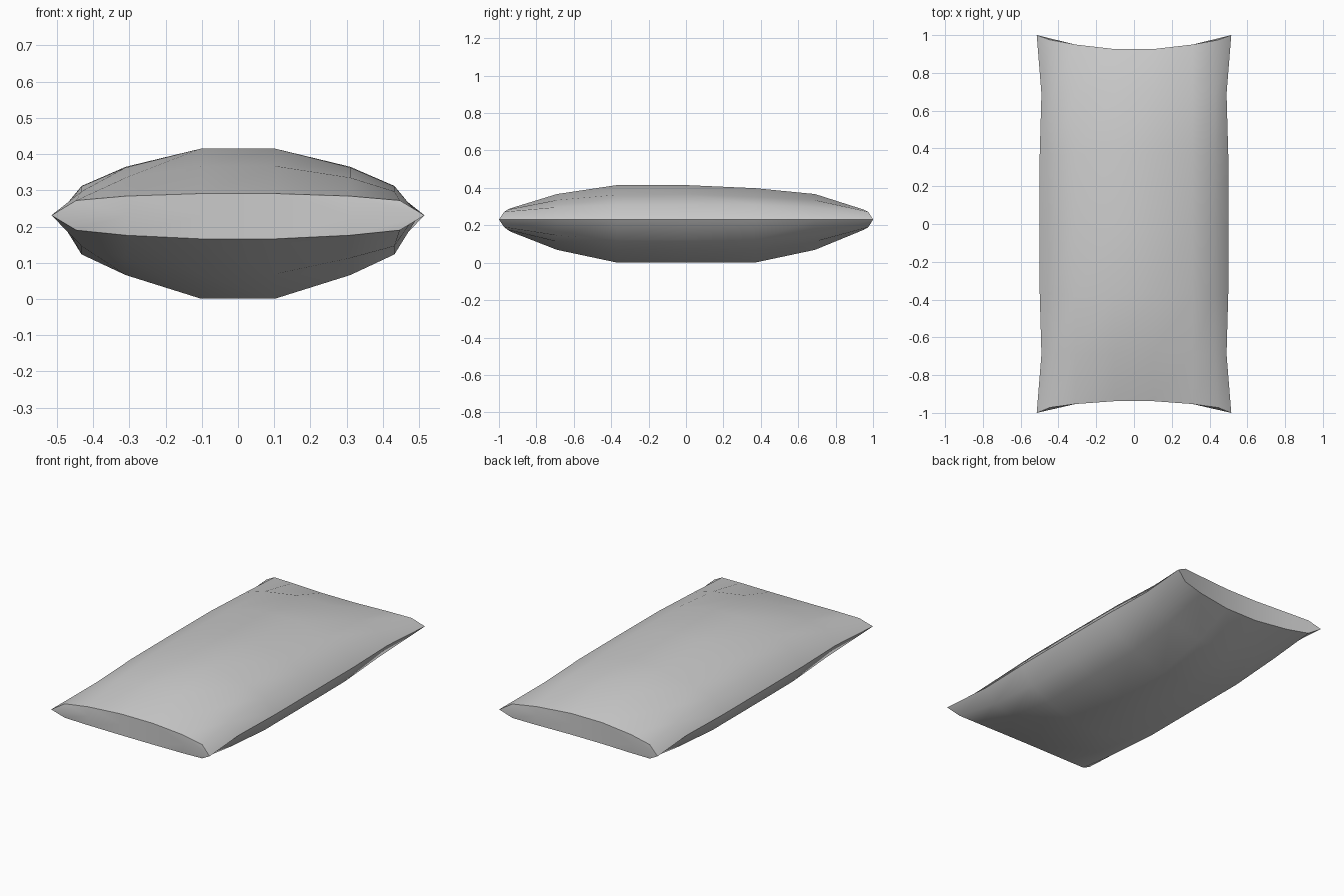
import bpy, bmesh

if "Cube" in bpy.data.objects:
    bpy.data.objects.remove(bpy.data.objects["Cube"])

ZC = 0.231                                   # height of the seam
XS = [-3, -2, -1, 1, 2, 3]                   # signed column index
YS = [-3, -2, -1, 0, 1, 2, 3]                # signed row index
COL = {1: 0.103, 2: 0.31, 3: 0.432}          # column positions
ROW = [0.0, 0.37, 0.69]                      # row positions
END = {1: (0.938, 0.926), 2: (0.953, 0.95), 3: (0.972, 0.975)}   # front, back edge

# Bulge heights: rows middle -> end, columns centre -> side
TOP = [(0.184, 0.134, 0.081), (0.184, 0.132, 0.08),
       (0.136, 0.104, 0.066), (0.06, 0.053, 0.041)]
BOTTOM = [(0.23, 0.165, 0.108), (0.23, 0.165, 0.108),
          (0.162, 0.118, 0.085), (0.065, 0.055, 0.041)]


def sgn(v):
    return (v > 0) - (v < 0)


def row_y(i, j):
    if abs(j) == 3:
        return sgn(j) * END[abs(i)][j > 0]
    return sgn(j) * ROW[abs(j)]


def sheet_point(i, j, table, side):
    x = COL[abs(i)]
    if abs(i) == 3 and abs(j) == 3:
        x = 0.447
    h = table[abs(j)][abs(i) - 1]
    if side > 0 and j == 1 and abs(i) < 3:   # top dips slightly to the back
        h *= 0.91
    return sgn(i) * x, row_y(i, j), ZC + side * h


def seam_point(i, j):
    if abs(i) == 3:
        if abs(j) == 3:
            return sgn(i) * 0.515, float(sgn(j)), ZC
        return sgn(i) * (0.49 if abs(j) == 2 else 0.499), row_y(i, j), ZC
    return sgn(i) * COL[abs(i)], row_y(i, j), ZC


bm = bmesh.new()
# Top and bottom cushions
sheets = []
for table, side in ((TOP, 1), (BOTTOM, -1)):
    v = {(i, j): bm.verts.new(sheet_point(i, j, table, side)) for i in XS for j in YS}
    for a, b in zip(XS, XS[1:]):
        for c, d in zip(YS, YS[1:]):
            bm.faces.new((v[a, c], v[b, c], v[b, d], v[a, d]))
    sheets.append(v)

# Border band joined to both cushions through the seam loop
ring = ([(i, -3) for i in XS] + [(3, j) for j in YS[1:]]
        + [(i, 3) for i in XS[-2::-1]] + [(-3, j) for j in YS[-2:0:-1]])
seam = {k: bm.verts.new(seam_point(*k)) for k in ring}
for k, n in zip(ring, ring[1:] + ring[:1]):
    for v in sheets:
        bm.faces.new((v[k], v[n], seam[n], seam[k]))
bmesh.ops.recalc_face_normals(bm, faces=bm.faces[:])

mesh = bpy.data.meshes.new("pillow")
bm.to_mesh(mesh)
bm.free()
pillow = bpy.data.objects.new("pillow", mesh)
bpy.context.collection.objects.link(pillow)
bpy.context.view_layer.objects.active = pillow
pillow.select_set(True)
bpy.ops.object.shade_smooth_by_angle(angle=0.65)
